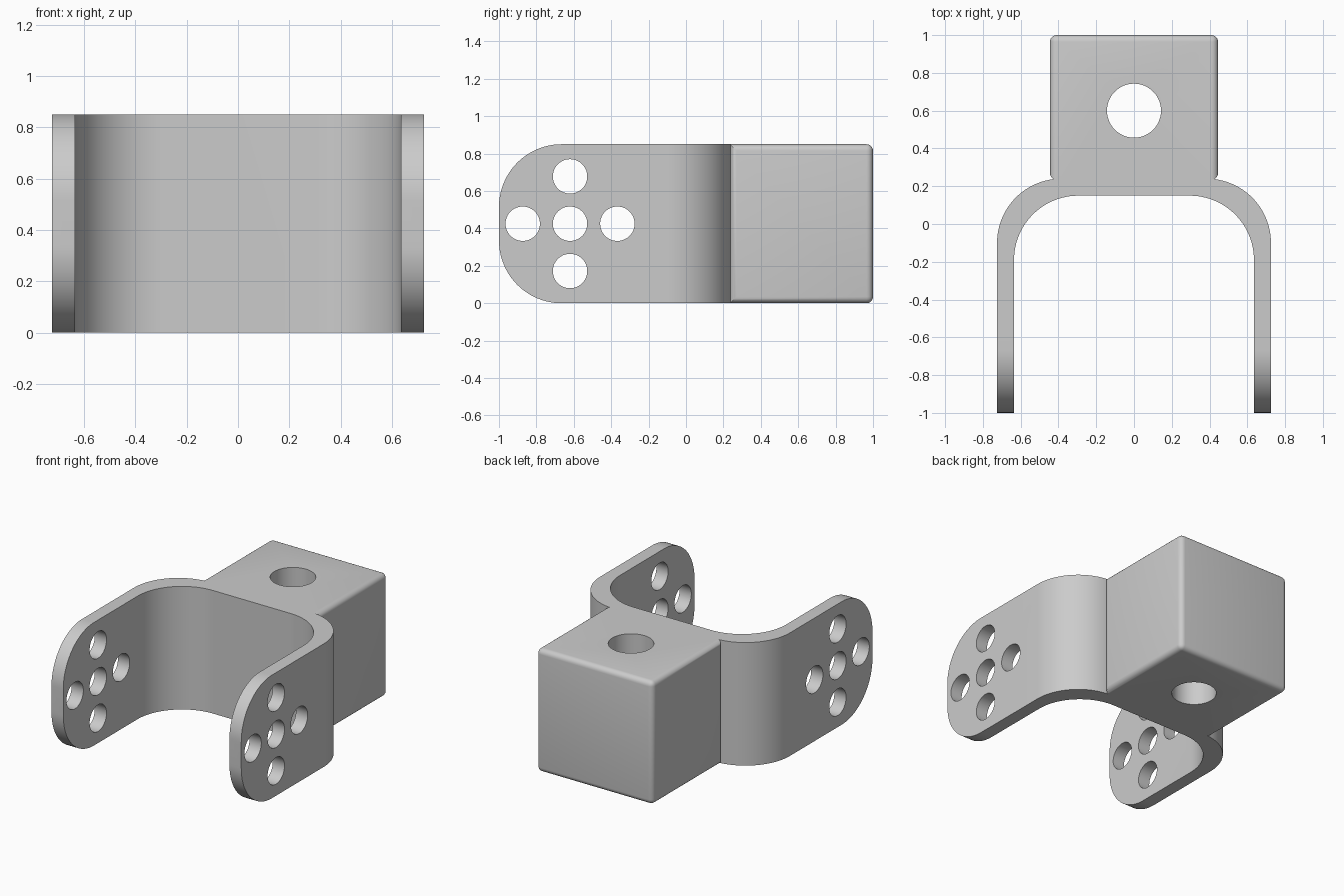
import bpy, bmesh, math
from mathutils import Matrix, Vector

if "Cube" in bpy.data.objects:
    bpy.data.objects.remove(bpy.data.objects["Cube"])

HEIGHT = 0.85
MID = HEIGHT / 2

grey = bpy.data.materials.new("plain_grey")
grey.use_nodes = True
colour = (0.6, 0.6, 0.6, 1)
grey.diffuse_color = colour
grey.node_tree.nodes["Principled BSDF"].inputs["Base Color"].default_value = colour


def finish(name, bm):
    bmesh.ops.recalc_face_normals(bm, faces=bm.faces)
    mesh = bpy.data.meshes.new(name)
    bm.to_mesh(mesh)
    bm.free()
    mesh.materials.append(grey)
    obj = bpy.data.objects.new(name, mesh)
    bpy.context.collection.objects.link(obj)
    return obj


def prism(name, points, extrude):
    bm = bmesh.new()
    face = bm.faces.new([bm.verts.new(p) for p in points])
    top = bmesh.ops.extrude_face_region(bm, geom=[face])["geom"]
    moved = [v for v in top if isinstance(v, bmesh.types.BMVert)]
    bmesh.ops.translate(bm, verts=moved, vec=extrude)
    return finish(name, bm)


def arc(cx, cy, r, start, end, steps=24):
    angles = [math.radians(start + (end - start) * i / steps) for i in range(steps + 1)]
    return [(cx + r * math.cos(a), cy + r * math.sin(a)) for a in angles]


def cylinder(name, radius, depth, centre, axis):
    bm = bmesh.new()
    turn = Vector((0, 0, 1)).rotation_difference(Vector(axis)).to_matrix().to_4x4()
    bmesh.ops.create_cone(bm, cap_ends=True, segments=48, radius1=radius, radius2=radius,
                          depth=depth, matrix=Matrix.Translation(centre) @ turn)
    return finish(name, bm)


def combine(target, tool, operation):
    mod = target.modifiers.new(tool.name, "BOOLEAN")
    mod.operation, mod.solver, mod.object = operation, "EXACT", tool
    bpy.context.view_layer.objects.active = target
    bpy.ops.object.modifier_apply(modifier=mod.name)
    bpy.data.objects.remove(tool)


# U-shaped strap, drawn in plan and extruded upward
R = 0.34
outer = [(0.725, -1)] + arc(0.725 - R, 0.24 - R, R, 0, 90)
inner = [(0.635, -1)] + arc(0.635 - R, 0.15 - R, R, 0, 90)


def mirror(points):
    return [(-x, y) for x, y in reversed(points)]


plan = outer + mirror(outer) + mirror(inner)[::-1] + inner[::-1]
bracket = prism("clevis_bracket", [(x, y, 0) for x, y in plan], (0, 0, HEIGHT))

# Round the arm ends
E = 0.335
side = arc(E - 1, E, E, 270, 180) + arc(E - 1, HEIGHT - E, E, 180, 90) + [(1.2, HEIGHT), (1.2, 0)]
rounding = prism("arm_rounding", [(-1, y, z) for y, z in side], (2, 0, 0))
combine(bracket, rounding, "INTERSECT")

# Mounting block with softened edges
FRONT, BACK = 0.235, 1.0
bm = bmesh.new()
bmesh.ops.create_cube(bm, size=1)
bmesh.ops.scale(bm, verts=bm.verts, vec=(0.89, BACK - FRONT, HEIGHT))
bmesh.ops.translate(bm, verts=bm.verts, vec=(0, (BACK + FRONT) / 2, MID))
soft = [e for e in bm.edges
        if not (all(v.co.y < 0.5 for v in e.verts)
                and abs(e.verts[0].co.z - e.verts[1].co.z) < 0.01)]
bmesh.ops.bevel(bm, geom=soft, offset=0.035, segments=5, profile=0.5, affect="EDGES")
combine(bracket, finish("mounting_block", bm), "UNION")

# Vertical hole in the block
combine(bracket, cylinder("block_hole", 0.143, 2, (0, 0.6, MID), (0, 0, 1)), "DIFFERENCE")

# Cross of five holes through both arms
for dy, dz in ((0, 0), (1, 0), (-1, 0), (0, 1), (0, -1)):
    centre = (0, -0.62 + 0.253 * dy, MID + 0.253 * dz)
    combine(bracket, cylinder("arm_hole", 0.092, 2, centre, (1, 0, 0)), "DIFFERENCE")

# Smooth curved surfaces, keep crisp edges
bpy.ops.object.select_all(action="DESELECT")
bracket.select_set(True)
bpy.context.view_layer.objects.active = bracket
bpy.ops.object.shade_smooth_by_angle(angle=math.radians(30))
